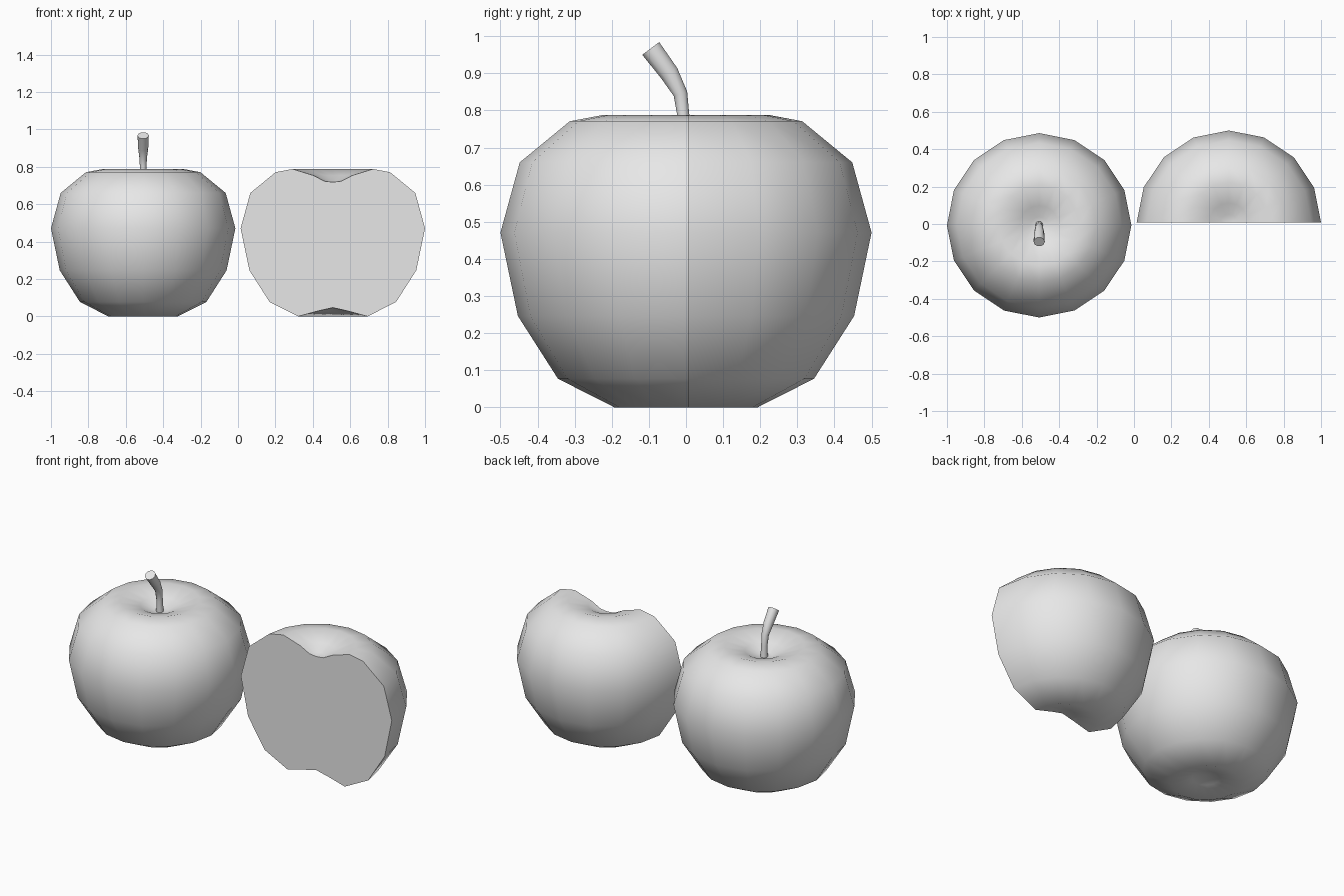
import bpy, bmesh, math
from mathutils import Vector

if "Cube" in bpy.data.objects:
    bpy.data.objects.remove(bpy.data.objects["Cube"])

grey = bpy.data.materials.new("plain_grey")
grey.diffuse_color = (0.8, 0.8, 0.8, 1)
grey.use_nodes = True
grey.node_tree.nodes["Principled BSDF"].inputs["Base Color"].default_value = grey.diffuse_color

# apple outline as (radius, height), stem hollow to base hollow
TOP, BOTTOM = 0.718, 0.047
PROFILE = [(0.045, 0.723), (0.105, 0.754), (0.215, 0.788), (0.306, 0.771),
           (0.441, 0.66), (0.493, 0.471), (0.446, 0.246), (0.338, 0.077),
           (0.186, 0.0), (0.075, 0.03)]


def finish(bm, name, location):
    bmesh.ops.recalc_face_normals(bm, faces=bm.faces)
    mesh = bpy.data.meshes.new(name)
    bm.to_mesh(mesh)
    bm.free()
    mesh.materials.append(grey)
    obj = bpy.data.objects.new(name, mesh)
    obj.location = location
    bpy.context.collection.objects.link(obj)
    bpy.ops.object.select_all(action='DESELECT')
    obj.select_set(True)
    bpy.context.view_layer.objects.active = obj
    bpy.ops.object.shade_smooth_by_angle(angle=math.radians(60))
    return obj


def apple(name, location, segments, closed):
    """Spin the outline in 16ths of a turn; an open spin gets a flat cut face."""
    bm = bmesh.new()
    top, bottom = bm.verts.new((0, 0, TOP)), bm.verts.new((0, 0, BOTTOM))
    columns = []
    for i in range(segments if closed else segments + 1):
        a = math.tau * i / 16
        columns.append([bm.verts.new((r * math.cos(a), r * math.sin(a), z))
                        for r, z in PROFILE])
    for i in range(segments):
        a, b = columns[i], columns[(i + 1) % len(columns)]
        bm.faces.new((top, a[0], b[0]))
        bm.faces.new((bottom, b[-1], a[-1]))
        for j in range(len(PROFILE) - 1):
            bm.faces.new((a[j], a[j + 1], b[j + 1], b[j]))
    if not closed:
        bm.faces.new([top] + columns[0] + [bottom] + columns[-1][::-1])
    return finish(bm, name, location)


def stem(name, location):
    """Tapered tube bending forward, widest at the cut tip."""
    path = [(0.003, 0.70, 0.021), (0.0, 0.785, 0.017), (-0.008, 0.845, 0.02),
            (-0.038, 0.90, 0.027), (-0.088, 0.967, 0.03)]
    points = [Vector((0, y, z)) for y, z, r in path]
    bm = bmesh.new()
    rings = []
    for i, p in enumerate(points):
        along = (points[min(i + 1, len(points) - 1)] - points[max(i - 1, 0)]).normalized()
        side = Vector((1, 0, 0))
        up = along.cross(side)
        r = path[i][2]
        rings.append([bm.verts.new(p + r * (math.cos(t) * side + math.sin(t) * up))
                      for t in (math.tau * k / 10 for k in range(10))])
    for a, b in zip(rings, rings[1:]):
        for k in range(10):
            n = (k + 1) % 10
            bm.faces.new((a[k], a[n], b[n], b[k]))
    bm.faces.new(rings[0])
    bm.faces.new(rings[-1])
    return finish(bm, name, location)


# whole apple with stem on the left, halved apple on the right
apple("whole_apple", (-0.507, -0.007, 0), 16, True)
stem("stem", (-0.507, -0.007, 0))
apple("half_apple", (0.507, 0.007, 0), 8, False)
